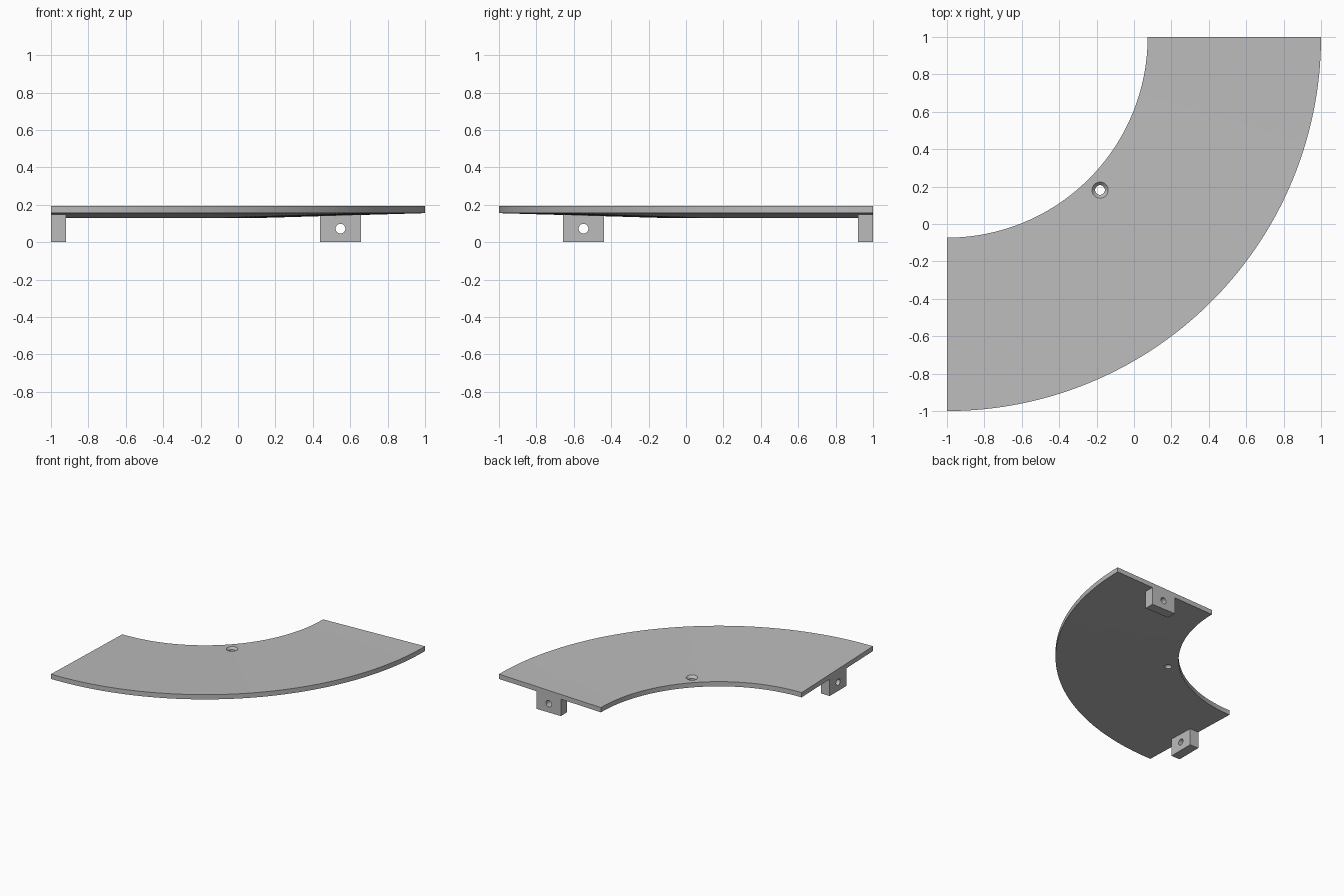
import bpy, bmesh, math
from mathutils import Matrix, Vector

old = bpy.data.objects.get("Cube")
if old:
    bpy.data.objects.remove(old, do_unlink=True)

grey = bpy.data.materials.new("plain grey")
grey.use_nodes = True
grey.diffuse_color = (0.5, 0.5, 0.5, 1)
grey.node_tree.nodes["Principled BSDF"].inputs["Base Color"].default_value = (0.5, 0.5, 0.5, 1)

CENTRE = Vector((-1, 1, 0))       # centre of the curve
R_IN, R_OUT = 1.073, 2.0
STEPS = 72
HOLE_R = 0.026


def make_object(name, bm):
    bmesh.ops.recalc_face_normals(bm, faces=bm.faces)
    mesh = bpy.data.meshes.new(name)
    bm.to_mesh(mesh)
    bm.free()
    mesh.materials.append(grey)
    obj = bpy.data.objects.new(name, mesh)
    bpy.context.collection.objects.link(obj)
    return obj


def cone(name, r_low, r_high, depth, matrix):
    bm = bmesh.new()
    bmesh.ops.create_cone(bm, cap_ends=True, segments=40, radius1=r_low,
                          radius2=r_high, depth=depth, matrix=matrix)
    return make_object(name, bm)


def cut(obj, cutter):
    mod = obj.modifiers.new("hole", 'BOOLEAN')
    mod.operation = 'DIFFERENCE'
    mod.solver = 'EXACT'
    mod.object = cutter
    bpy.context.view_layer.objects.active = obj
    bpy.ops.object.modifier_apply(modifier=mod.name)
    bpy.data.objects.remove(cutter, do_unlink=True)


# Banked quarter-ring plate: a tilted cross-section swept through 90 degrees
section = [(R_IN, 0.128), (R_OUT, 0.155), (R_OUT, 0.194), (R_IN, 0.167)]
bm = bmesh.new()
rings = []
for i in range(STEPS + 1):
    a = -math.pi / 2 * i / STEPS
    rings.append([bm.verts.new(CENTRE + Vector((r * math.cos(a), r * math.sin(a), z)))
                  for r, z in section])
for a, b in zip(rings, rings[1:]):
    for k in range(4):
        n = (k + 1) % 4
        bm.faces.new((a[k], a[n], b[n], b[k]))
bm.faces.new(rings[0])
bm.faces.new(rings[-1])
plate = make_object("curved_plate", bm)

# Countersunk screw hole near the inner edge
spot = Vector((-0.182, 0.182, 0))
cut(plate, cone("hole_cutter", HOLE_R, HOLE_R, 0.4,
                Matrix.Translation(spot + Vector((0, 0, 0.15)))))
cut(plate, cone("countersink_cutter", HOLE_R, 0.0445, 0.02,
                Matrix.Translation(spot + Vector((0, 0, 0.161)))))


# Drilled mounting block under each end of the plate
def block(name, centre, size, axis):
    bm = bmesh.new()
    bmesh.ops.create_cube(bm, size=1, matrix=Matrix.Translation(centre)
                          @ Matrix.Diagonal((*size, 1)))
    for v in bm.verts:            # top follows the banked underside
        if v.co.z > 0.1:
            r = 1 + (v.co.x if axis == 'X' else -v.co.y)
            v.co.z = 0.128 + 0.027 * (r - R_IN) / (R_OUT - R_IN) + 0.002
    obj = make_object(name, bm)
    turn = Matrix.Rotation(math.pi / 2, 4, axis)
    hole = Matrix.Translation((centre[0], centre[1], 0.072)) @ turn
    cut(obj, cone("bolt_cutter", HOLE_R, HOLE_R, 0.3, hole))
    return obj


blocks = [block("back_block", (0.548, 0.96, 0.07), (0.22, 0.08, 0.14), 'X'),
          block("right_block", (-0.96, -0.548, 0.07), (0.08, 0.22, 0.14), 'Y')]

bpy.ops.object.select_all(action='DESELECT')
for obj in [plate] + blocks:
    obj.select_set(True)
bpy.context.view_layer.objects.active = plate
bpy.ops.object.shade_smooth_by_angle(angle=math.radians(30))
